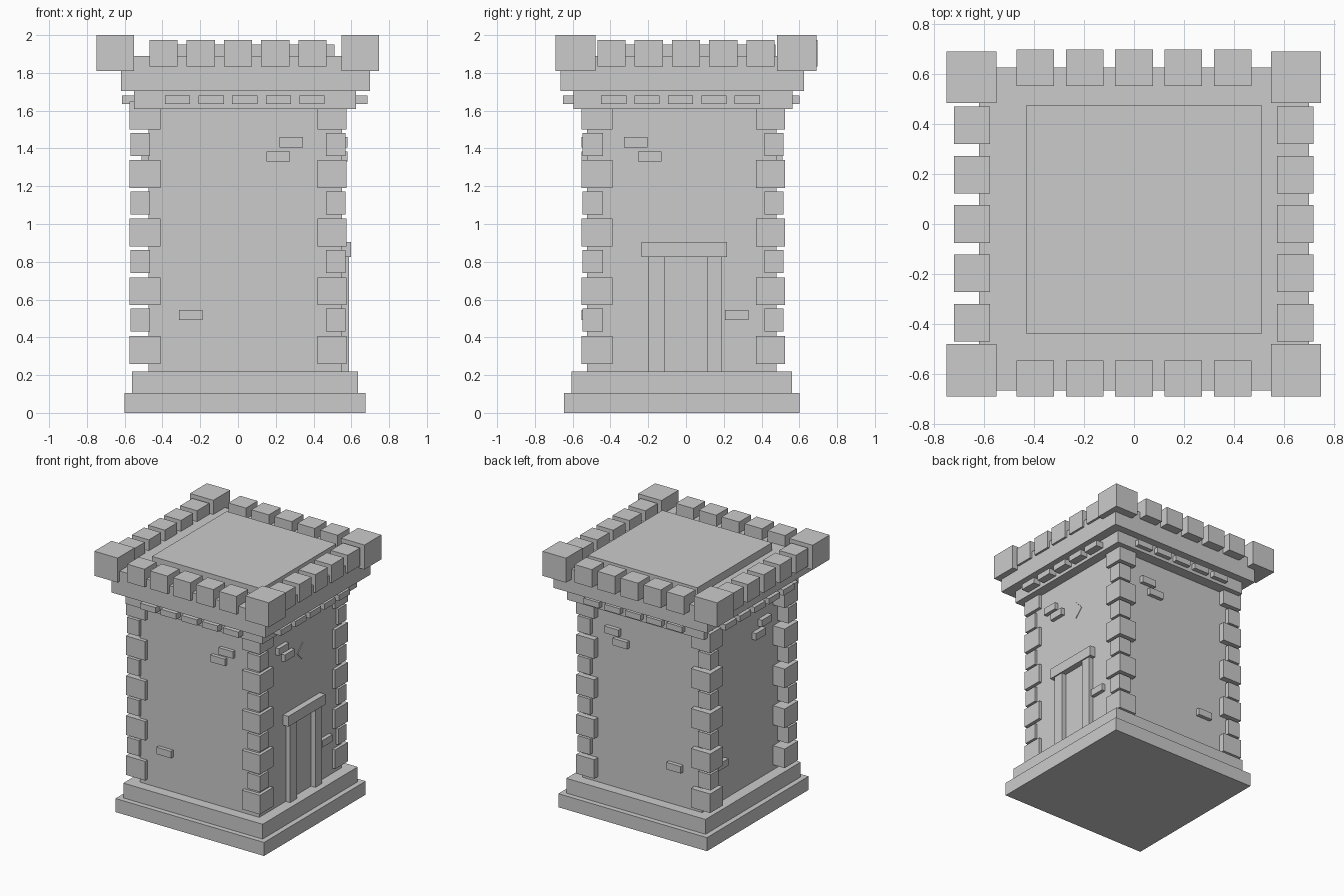
import bpy, math


def box(name, x, y, z):
    """Axis-aligned block from (min, max) pairs."""
    bpy.ops.mesh.primitive_cube_add(size=1, location=[(a + b) / 2 for a, b in (x, y, z)])
    o = bpy.context.object
    o.name = name
    o.scale = [b - a for a, b in (x, y, z)]
    return o


# Stepped plinth, walls, cornice and roof
box("plinth_lower", (-0.60, 0.675), (-0.645, 0.60), (0, 0.105))
box("plinth_upper", (-0.56, 0.635), (-0.605, 0.56), (0.105, 0.22))
box("tower_wall", (-0.475, 0.55), (-0.525, 0.48), (0.22, 1.61))
box("cornice_lower", (-0.55, 0.625), (-0.595, 0.565), (1.61, 1.705))
box("cornice_upper", (-0.62, 0.70), (-0.665, 0.625), (1.705, 1.89))
box("roof_slab", (-0.43, 0.51), (-0.44, 0.475), (1.89, 1.95))

# Corner stones, alternating large and small
for xl, xs in (((-0.575, -0.41), (-0.57, -0.465)), ((0.42, 0.575), (0.465, 0.57))):
    for yl, ys in (((-0.553, -0.388), (-0.547, -0.44)), ((0.37, 0.525), (0.415, 0.515))):
        for i in range(5):
            z = 0.26 + 0.31 * i
            box("corner_stone_large", xl, yl, (z, z + 0.148))
            if i < 4:
                box("corner_stone_small", xs, ys, (z + 0.17, z + 0.292))

# Dentils under the parapet
for i in range(5):
    cx, cy = -0.32 + 0.178 * i, -0.383 + 0.177 * i
    xr, yr, zr = (cx - 0.067, cx + 0.067), (cy - 0.067, cy + 0.067), (1.635, 1.68)
    box("dentil_front", xr, (-0.65, -0.55), zr)
    box("dentil_back", xr, (0.52, 0.60), zr)
    box("dentil_left", (-0.615, -0.50), yr, zr)
    box("dentil_right", (0.58, 0.685), yr, zr)

# Battlements
for x in ((-0.75, -0.55), (0.547, 0.747)):
    for y in ((-0.69, -0.48), (0.483, 0.69)):
        box("corner_merlon", x, y, (1.81, 2.0))
for i in range(5):
    c = -0.394 + 0.197 * i
    r, z = (c - 0.075, c + 0.075), (1.835, 1.975)
    box("merlon_front", r, (-0.69, -0.545), z)
    box("merlon_back", r, (0.552, 0.697), z)
    box("merlon_left", (-0.72, -0.575), r, z)
    box("merlon_right", (0.572, 0.717), r, z)

# Proud bricks on each wall
for cx, cy, cz in ((0.282, -0.265, 1.433), (0.212, -0.193, 1.357), (-0.25, 0.268, 0.518)):
    xr, yr, zr = (cx - 0.062, cx + 0.062), (cy - 0.062, cy + 0.062), (cz - 0.027, cz + 0.027)
    box("brick_front", xr, (-0.553, -0.50), zr)
    box("brick_back", xr, (0.45, 0.51), zr)
    box("brick_left", (-0.51, -0.45), yr, zr)
    box("brick_right", (0.52, 0.58), yr, zr)

# Doorway on the right side
box("door_jamb_front", (0.53, 0.587), (-0.20, -0.115), (0.22, 0.825))
box("door_jamb_back", (0.53, 0.587), (0.11, 0.19), (0.22, 0.825))
box("door_lintel", (0.53, 0.597), (-0.235, 0.217), (0.825, 0.905))

# Diamond window above the door
s = 0.0465
window = box("diamond_window", (0.53, 0.555), (-s, s), (1.31 - s, 1.31 + s))
window.location.y = 0.003
window.rotation_euler.x = math.radians(45)
